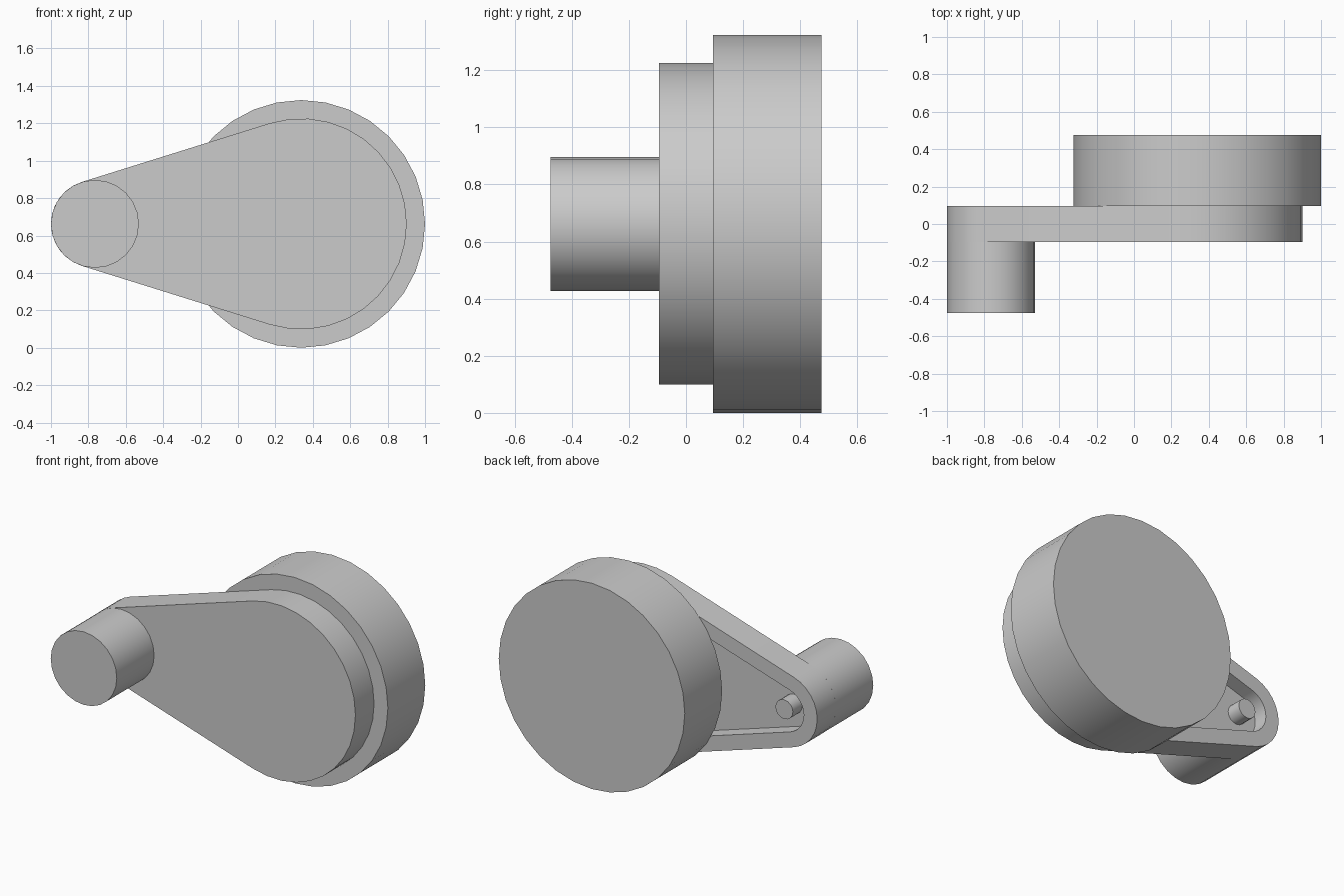
import bpy
import bmesh
from math import acos, cos, sin, pi, radians

cube = bpy.data.objects.get("Cube")
if cube:
    bpy.data.objects.remove(cube, do_unlink=True)

grey = bpy.data.materials.new("plain grey")
grey.use_nodes = True
colour = (0.6, 0.6, 0.6, 1)
grey.diffuse_color = colour
grey.node_tree.nodes["Principled BSDF"].inputs["Base Color"].default_value = colour

# Layout: two parallel axes running front to back
MID_Z = 0.662
BIG_X, SMALL_X = 0.338, -0.765
BIG_R, SMALL_R = 0.564, 0.235
WALL = 0.095
BACK, FLOOR, FRONT = 0.095, 0.0, -0.095


def arc(x, radius, start, end, steps):
    angles = [start + (end - start) * i / steps for i in range(steps + 1)]
    return [(x + radius * cos(a), MID_Z + radius * sin(a)) for a in angles]


def circle(x, radius, sides):
    return arc(x, radius, 0, 2 * pi, sides)[:-1]


def arm_outline(inset):
    # Two arcs joined by straight tangents
    tangent = pi - acos((BIG_R - SMALL_R) / (BIG_X - SMALL_X))
    return (arc(BIG_X, BIG_R - inset, -tangent, tangent, 20)
            + arc(SMALL_X, SMALL_R - inset, tangent, 2 * pi - tangent, 12))


def loft(name, sections):
    """Skin a chain of (outline, y) sections and cap both ends."""
    bm = bmesh.new()
    rings = [[bm.verts.new((x, y, z)) for x, z in outline] for outline, y in sections]
    for a, b in zip(rings, rings[1:]):
        for i in range(len(a)):
            j = (i + 1) % len(a)
            bm.faces.new((a[i], a[j], b[j], b[i]))
    bm.faces.new(rings[0])
    bm.faces.new(rings[-1])
    bmesh.ops.recalc_face_normals(bm, faces=bm.faces)
    mesh = bpy.data.meshes.new(name)
    bm.to_mesh(mesh)
    bm.free()
    mesh.materials.append(grey)
    obj = bpy.data.objects.new(name, mesh)
    bpy.context.collection.objects.link(obj)
    bpy.ops.object.select_all(action="DESELECT")
    obj.select_set(True)
    bpy.context.view_layer.objects.active = obj
    bpy.ops.object.shade_smooth_by_angle(angle=radians(30))
    return obj


def cylinder(name, x, radius, y0, y1, sides):
    outline = circle(x, radius, sides)
    return loft(name, [(outline, y0), (outline, y1)])


# Tapered arm, hollowed from the back
outer, inner = arm_outline(0), arm_outline(WALL)
loft("tapered_arm", [(outer, FRONT), (outer, BACK), (inner, BACK), (inner, FLOOR)])

# Large drum behind, handle in front, small pin in the pocket
cylinder("rear_drum", BIG_X, 0.662, BACK, 0.475, 32)
cylinder("front_handle", SMALL_X, SMALL_R, -0.475, FRONT, 24)
cylinder("pocket_pin", SMALL_X, 0.062, FLOOR, BACK, 16)
